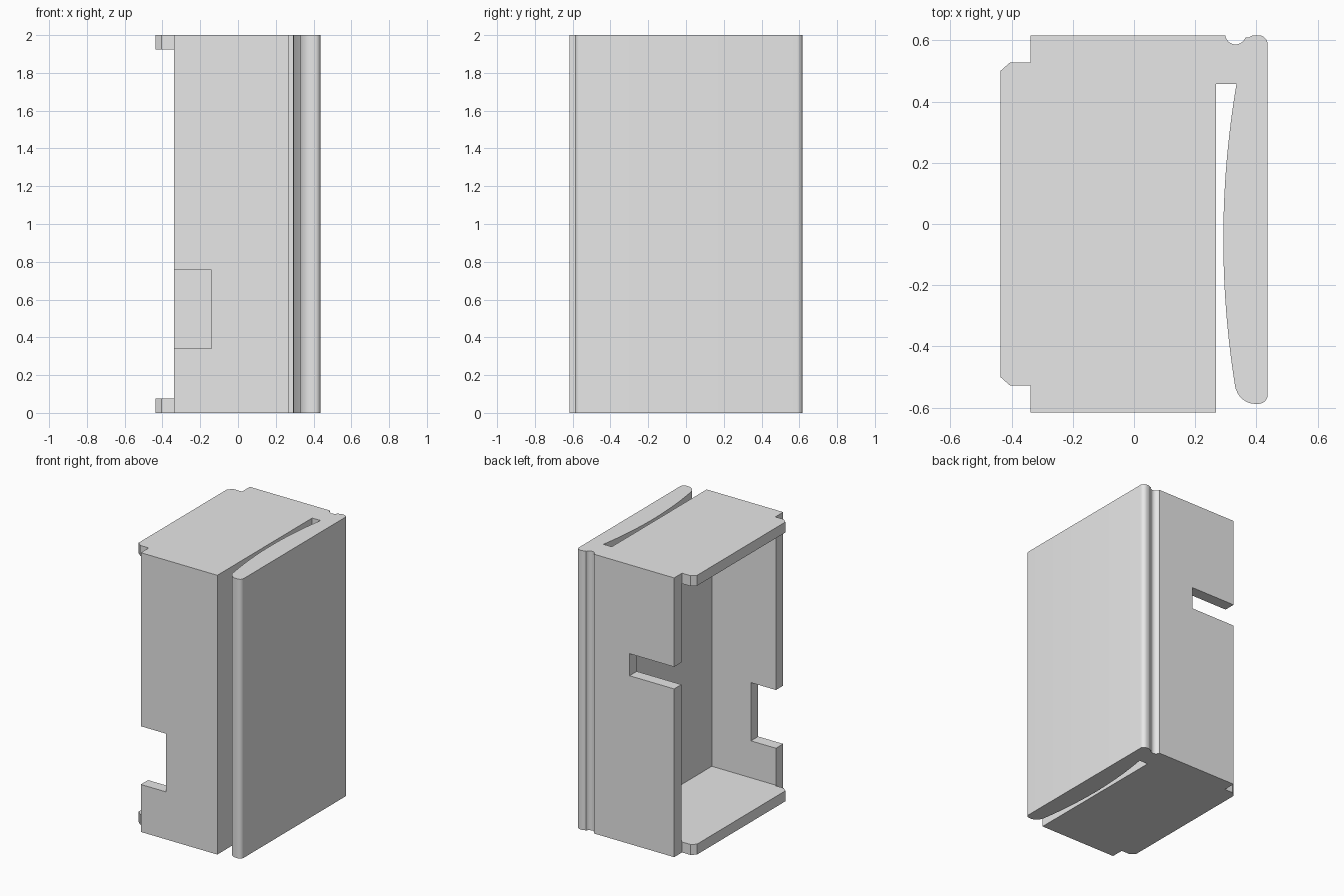
import bpy
import bmesh
from math import sin, cos, radians

if "Cube" in bpy.data.objects:
    bpy.data.objects.remove(bpy.data.objects["Cube"], do_unlink=True)

HEIGHT = 2.0

grey = bpy.data.materials.new("light_grey")
grey.use_nodes = True
grey.diffuse_color = (0.8, 0.8, 0.8, 1)
grey.node_tree.nodes["Principled BSDF"].inputs["Base Color"].default_value = grey.diffuse_color


def arc(cx, cy, r, start, end, n=8):
    """Points along a circular arc, angles in degrees."""
    angles = [radians(start + (end - start) * i / n) for i in range(n + 1)]
    return [(cx + r * cos(a), cy + r * sin(a)) for a in angles]


def extrude(name, outline, z0, z1):
    """Solid prism from an outline seen from above."""
    bm = bmesh.new()
    face = bm.faces.new([bm.verts.new((x, y, z0)) for x, y in outline])
    result = bmesh.ops.extrude_face_region(bm, geom=[face])
    verts = [g for g in result["geom"] if isinstance(g, bmesh.types.BMVert)]
    bmesh.ops.translate(bm, verts=verts, vec=(0, 0, z1 - z0))
    bmesh.ops.recalc_face_normals(bm, faces=bm.faces)
    mesh = bpy.data.meshes.new(name)
    bm.to_mesh(mesh)
    bm.free()
    mesh.materials.append(grey)
    obj = bpy.data.objects.new(name, mesh)
    bpy.context.collection.objects.link(obj)
    return obj


def cut_box(target, name, x, y, z):
    """Cut a box, given as x, y and z ranges, out of the target."""
    corners = [(x[0], y[0]), (x[1], y[0]), (x[1], y[1]), (x[0], y[1])]
    cutter = extrude(name, corners, *z)
    cutter.hide_render = True
    mod = target.modifiers.new(name, "BOOLEAN")
    mod.operation = "DIFFERENCE"
    mod.solver = "EXACT"
    mod.object = cutter
    bpy.context.view_layer.objects.active = target
    bpy.ops.object.modifier_apply(modifier=name)
    bpy.data.objects.remove(cutter, do_unlink=True)


# Outline: box, narrow slot, bowed clip arm, hinge groove and chamfered tabs
outline = [(-0.338, -0.617), (0.268, -0.617), (0.268, 0.457)]
steps = 24
for i in range(steps + 1):
    y = 0.457 - 0.995 * i / steps
    outline.append((0.292 + 0.167 * (y + 0.05) ** 2, y))
outline += arc(0.397, -0.522, 0.066, 200, 270)
outline += arc(0.407, -0.558, 0.03, 270, 360)
outline += arc(0.407, 0.587, 0.03, 0, 90)
outline += arc(0.396, 0.585, 0.032, 90, 130, 4)
outline += arc(0.332, 0.621, 0.034, -20, -160, 12)
outline += [(0.298, 0.617), (-0.338, 0.617)]
tab = [(-0.338, 0.528), (-0.405, 0.528), (-0.437, 0.5)]
outline += tab + [(x, -y) for x, y in reversed(tab)]

housing = extrude("clip_housing", outline, 0, HEIGHT)

# Open cavity, which also leaves the tabs only on the top and bottom plates
cut_box(housing, "cavity", (-0.6, 0.17), (-0.535, 0.535), (0.075, HEIGHT - 0.075))
# Notch in the front wall
cut_box(housing, "front_notch", (-0.6, -0.14), (-0.7, -0.45), (0.34, 0.757))
# Slot in the back wall
cut_box(housing, "back_slot", (-0.6, 0.015), (0.45, 0.7), (1.205, 1.363))

# Smooth the rounded edges, keep the corners sharp
bpy.ops.object.select_all(action="DESELECT")
housing.select_set(True)
bpy.context.view_layer.objects.active = housing
bpy.ops.object.shade_smooth_by_angle(angle=radians(30))
